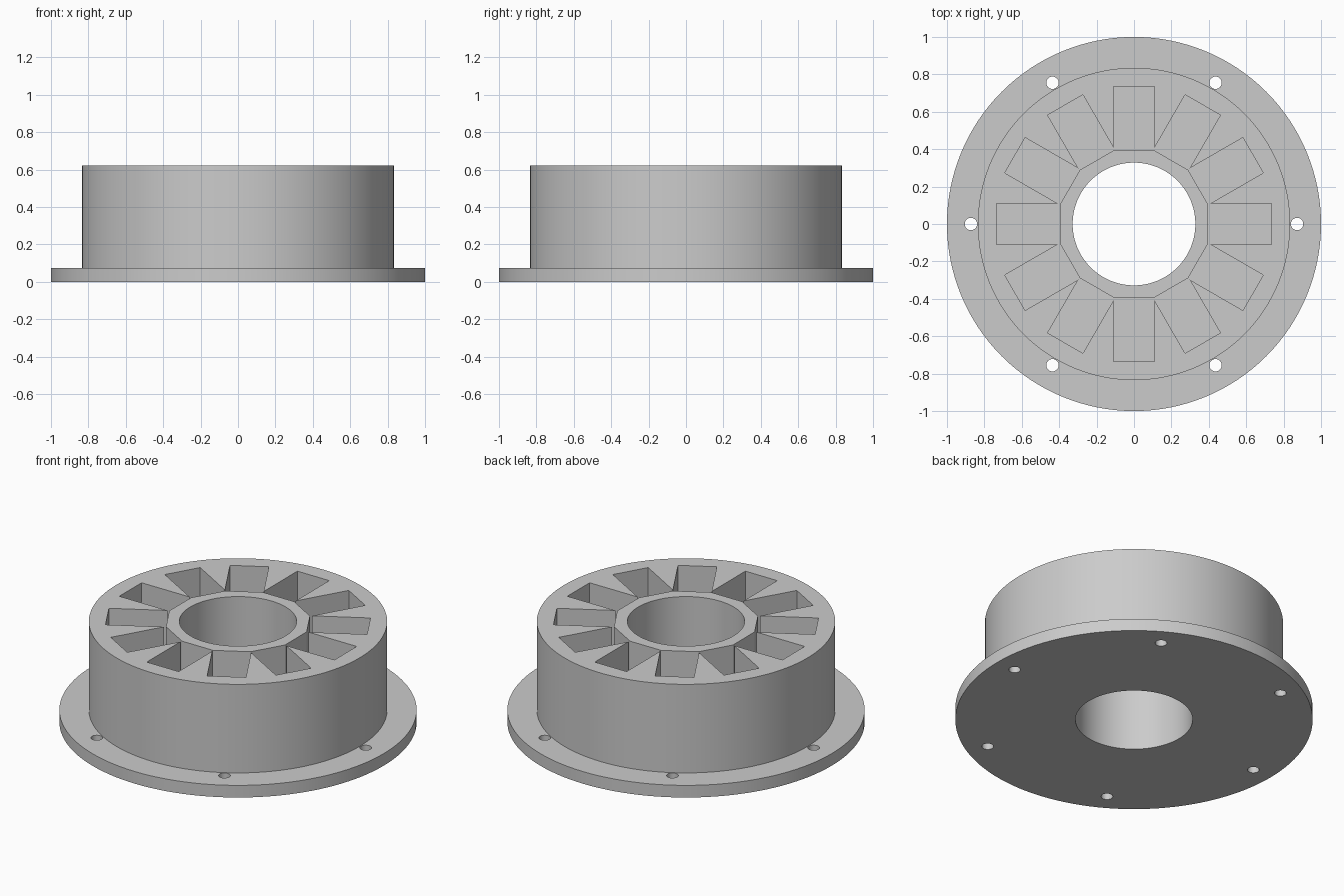
import bpy, bmesh
from math import cos, sin, pi, radians

cube = bpy.data.objects.get("Cube")
if cube:
    bpy.data.objects.remove(cube, do_unlink=True)

FLANGE_R, FLANGE_H = 1.0, 0.075
HUB_R, HUB_H = 0.835, 0.622
BORE_R = 0.328
SLOTS, SLOT_HALF, SLOT_OUT, CORE_FLAT = 12, 0.109, 0.735, 0.395
BOLTS, BOLT_RING, BOLT_R = 6, 0.872, 0.033

grey = bpy.data.materials.new("grey metal")
grey.use_nodes = True
colour = (0.6, 0.6, 0.6, 1)
grey.diffuse_color = colour
grey.node_tree.nodes["Principled BSDF"].inputs["Base Color"].default_value = colour


def make_object(name, bm):
    bmesh.ops.recalc_face_normals(bm, faces=bm.faces)
    mesh = bpy.data.meshes.new(name)
    bm.to_mesh(mesh)
    bm.free()
    mesh.materials.append(grey)
    ob = bpy.data.objects.new(name, mesh)
    bpy.context.collection.objects.link(ob)
    return ob


def add_prism(bm, outline, low, high):
    face = bm.faces.new([bm.verts.new((x, y, low)) for x, y in outline])
    side = bmesh.ops.extrude_face_region(bm, geom=[face], use_keep_orig=True)
    top = [v for v in side["geom"] if isinstance(v, bmesh.types.BMVert)]
    bmesh.ops.translate(bm, verts=top, vec=(0, 0, high - low))


def ring(radius, count, start=0.0, centre=(0, 0)):
    return [(centre[0] + radius * cos(start + 2 * pi * i / count),
             centre[1] + radius * sin(start + 2 * pi * i / count)) for i in range(count)]


def cut(target, cutter):
    mod = target.modifiers.new("cut", "BOOLEAN")
    mod.operation, mod.solver, mod.object = "DIFFERENCE", "EXACT", cutter
    bpy.context.view_layer.objects.active = target
    bpy.ops.object.modifier_apply(modifier=mod.name)
    bpy.data.objects.remove(cutter, do_unlink=True)


# Flanged hub turned from one closed profile
profile = [(BORE_R, 0), (FLANGE_R, 0), (FLANGE_R, FLANGE_H),
           (HUB_R, FLANGE_H), (HUB_R, HUB_H), (BORE_R, HUB_H)]
bm = bmesh.new()
loop = [bm.verts.new((r, 0, z)) for r, z in profile]
edges = [bm.edges.new((a, b)) for a, b in zip(loop, loop[1:] + loop[:1])]
bmesh.ops.spin(bm, geom=loop + edges, cent=(0, 0, 0), axis=(0, 0, 1),
               angle=2 * pi, steps=128, use_merge=True)
bmesh.ops.remove_doubles(bm, verts=bm.verts, dist=0.0001)
hub = make_object("flanged_hub", bm)

# Star-shaped pocket: radial slots that meet around a many-sided core
half_step = pi / SLOTS
valley = SLOT_HALF / sin(half_step)
star = []
for i in range(SLOTS):
    a = 2 * half_step * i
    for y in (-SLOT_HALF, SLOT_HALF):
        star.append((SLOT_OUT * cos(a) - y * sin(a), SLOT_OUT * sin(a) + y * cos(a)))
    star.append((valley * cos(a + half_step), valley * sin(a + half_step)))
bm = bmesh.new()
add_prism(bm, star, FLANGE_H, 1)
slots = make_object("slot_cutter", bm)

bm = bmesh.new()
add_prism(bm, ring(CORE_FLAT / cos(half_step), SLOTS, half_step), -0.5, 1.5)
cut(slots, make_object("core_cutter", bm))
cut(hub, slots)

# Bolt holes through the flange
bm = bmesh.new()
for centre in ring(BOLT_RING, BOLTS):
    add_prism(bm, ring(BOLT_R, 32, centre=centre), -0.1, FLANGE_H + 0.1)
cut(hub, make_object("bolt_cutter", bm))

# Smooth round walls, crisp corners
bpy.ops.object.select_all(action="DESELECT")
hub.select_set(True)
bpy.context.view_layer.objects.active = hub
bpy.ops.object.shade_smooth_by_angle(angle=radians(25))
